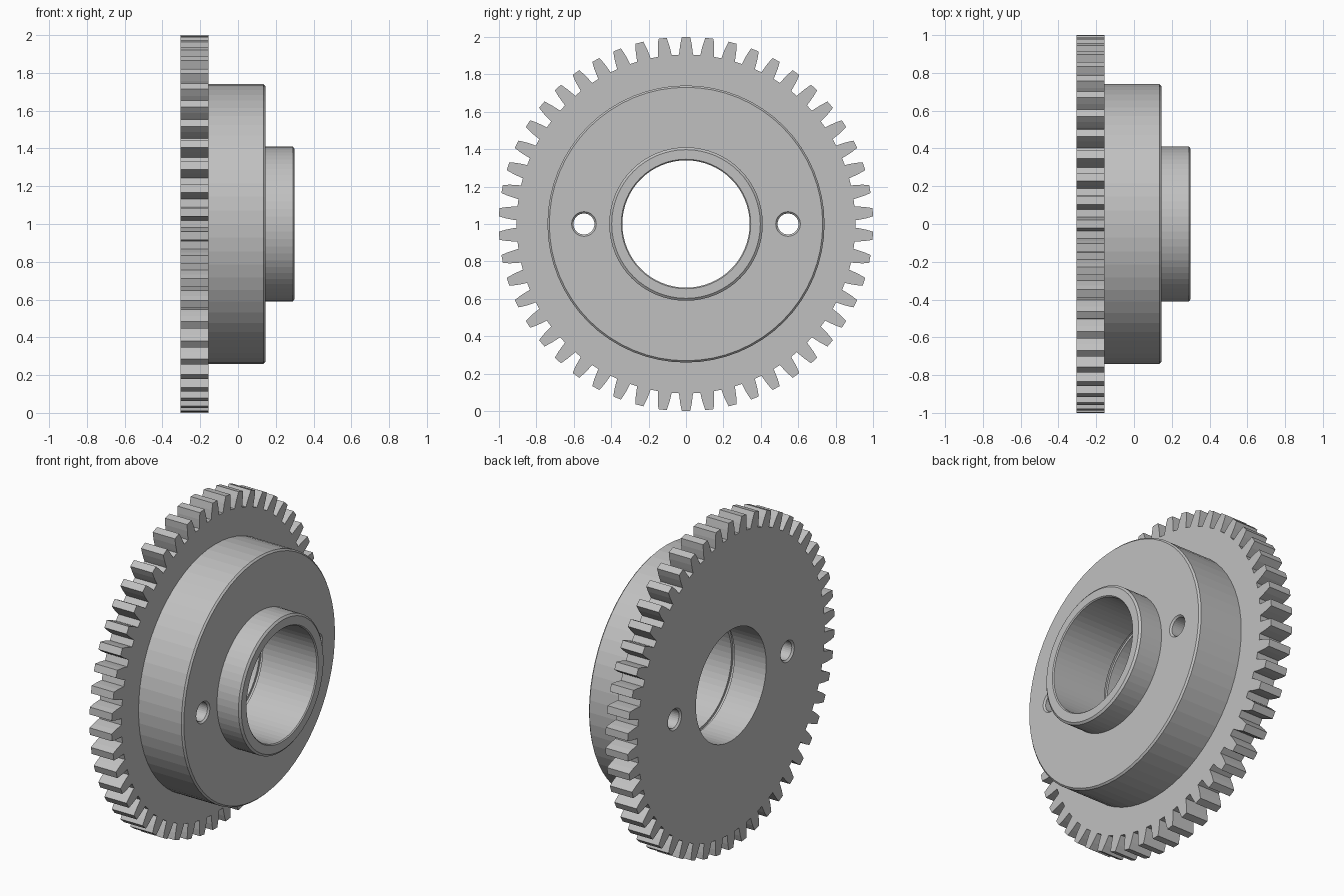
import bpy, bmesh
from math import sin, cos, pi, tau

if "Cube" in bpy.data.objects:
    bpy.data.objects.remove(bpy.data.objects["Cube"])

TEETH = 50
BACK, PLATE, BODY, HUB = -0.305, -0.155, 0.145, 0.3   # stations along the axle

steel = bpy.data.materials.new("steel_grey")
steel.use_nodes = True
steel.diffuse_color = (0.53, 0.53, 0.53, 1)
steel.node_tree.nodes["Principled BSDF"].inputs["Base Color"].default_value = (0.53, 0.53, 0.53, 1)


def loft(name, rings):
    """Closed solid through a row of equally long vertex rings."""
    bm = bmesh.new()
    rows = [[bm.verts.new(p) for p in ring] for ring in rings]
    n = len(rows[0])
    for a, b in zip(rows, rows[1:]):
        for i in range(n):
            j = (i + 1) % n
            bm.faces.new((a[i], a[j], b[j], b[i]))
    bm.faces.new(rows[0])
    bm.faces.new(rows[-1])
    bmesh.ops.recalc_face_normals(bm, faces=bm.faces)
    mesh = bpy.data.meshes.new(name)
    bm.to_mesh(mesh)
    bm.free()
    mesh.materials.append(steel)
    obj = bpy.data.objects.new(name, mesh)
    bpy.context.collection.objects.link(obj)
    return obj


def lathe(name, profile, y=0, sides=64):
    """Turn (x, radius) points about the axle direction."""
    return loft(name, [[(x, y + r * sin(tau * i / sides), 1 + r * cos(tau * i / sides))
                        for i in range(sides)] for x, r in profile])


def combine(target, other, operation):
    mod = target.modifiers.new(operation.title(), "BOOLEAN")
    mod.operation = operation
    mod.solver = "EXACT"
    mod.object = other
    bpy.context.view_layer.objects.active = target
    bpy.ops.object.modifier_apply(modifier=mod.name)
    bpy.data.objects.remove(other)


# Toothed plate: curved flanks narrowing from root to tip
flank = [(0.905, -0.041), (0.925, -0.038), (0.96, -0.032), (1.0, -0.022)]
tooth = flank + [(r, -a) for r, a in reversed(flank)]
outline = [(r, a + tau * k / TEETH) for k in range(TEETH) for r, a in tooth]
gear = loft("gear_wheel", [[(x, r * sin(a), 1 + r * cos(a)) for r, a in outline]
                           for x in (BACK, PLATE)])

# Stepped boss with chamfered rims
boss = lathe("stepped_boss", [
    (PLATE - 0.05, 0.74), (BODY - 0.01, 0.74), (BODY, 0.73),
    (BODY, 0.41), (HUB - 0.01, 0.41), (HUB, 0.397)])
combine(gear, boss, "UNION")

# Central bore with a retaining groove and a chamfered mouth
bore = lathe("bore_cutter", [
    (BACK - 0.05, 0.34), (-0.09, 0.34), (-0.09, 0.355), (-0.07, 0.355),
    (-0.07, 0.34), (HUB - 0.006, 0.34), (HUB, 0.346), (HUB + 0.05, 0.346)])
combine(gear, bore, "DIFFERENCE")

# Two pin holes, countersunk at both ends
for y in (-0.545, 0.545):
    pin = lathe("pin_hole_cutter", [
        (BACK - 0.05, 0.066), (BACK, 0.066), (BACK + 0.01, 0.056),
        (BODY - 0.01, 0.056), (BODY, 0.066), (BODY + 0.05, 0.066)], y, 32)
    combine(gear, pin, "DIFFERENCE")
